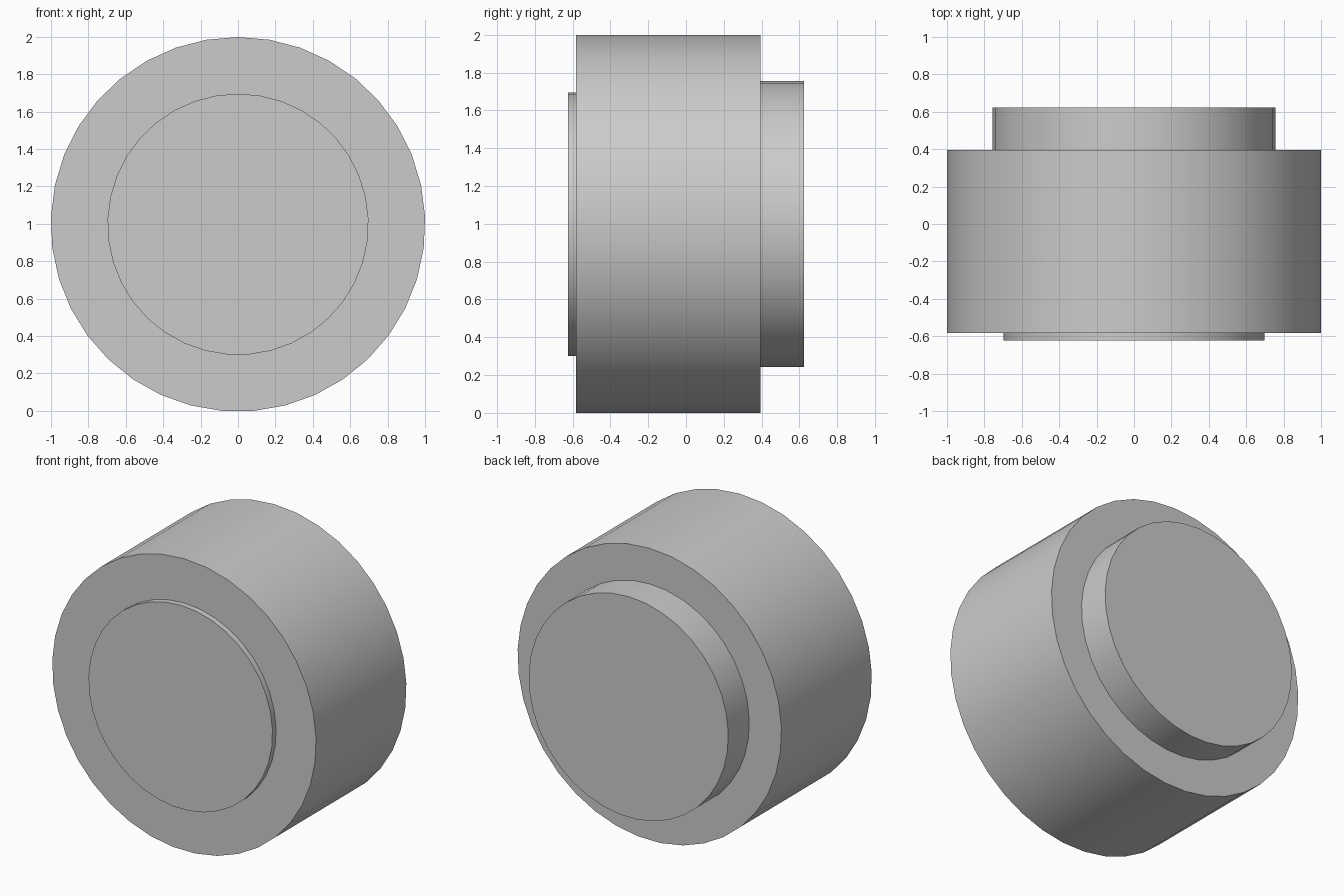
import bpy
import math

SIDES = 37
RADIUS = 1.001
# Odd side count: a corner points up and a flat side rests on the ground
AXIS_Z = RADIUS * math.cos(math.pi / SIDES)

cube = bpy.data.objects.get("Cube")
if cube:
    bpy.data.objects.remove(cube, do_unlink=True)

grey = bpy.data.materials.new("plain_grey")
grey.use_nodes = True
colour = (0.6, 0.6, 0.6, 1.0)
grey.diffuse_color = colour
grey.node_tree.nodes["Principled BSDF"].inputs["Base Color"].default_value = colour


def disc(name, radius, y_front, y_back):
    """Cylinder lying along y between two depths."""
    bpy.ops.mesh.primitive_cylinder_add(
        vertices=SIDES, radius=radius, depth=y_back - y_front,
        location=(0, (y_front + y_back) / 2, AXIS_Z),
        rotation=(math.pi / 2, 0, 0))
    obj = bpy.context.object
    obj.name = name
    obj.data.materials.append(grey)
    bpy.ops.object.shade_smooth_by_angle(angle=math.radians(30))
    return obj


# Main drum, with the end discs sunk slightly into it
disc("drum", RADIUS, -0.583, 0.395)
disc("front_plate", 0.698, -0.623, -0.56)
disc("rear_hub", 0.757, 0.37, 0.623)
